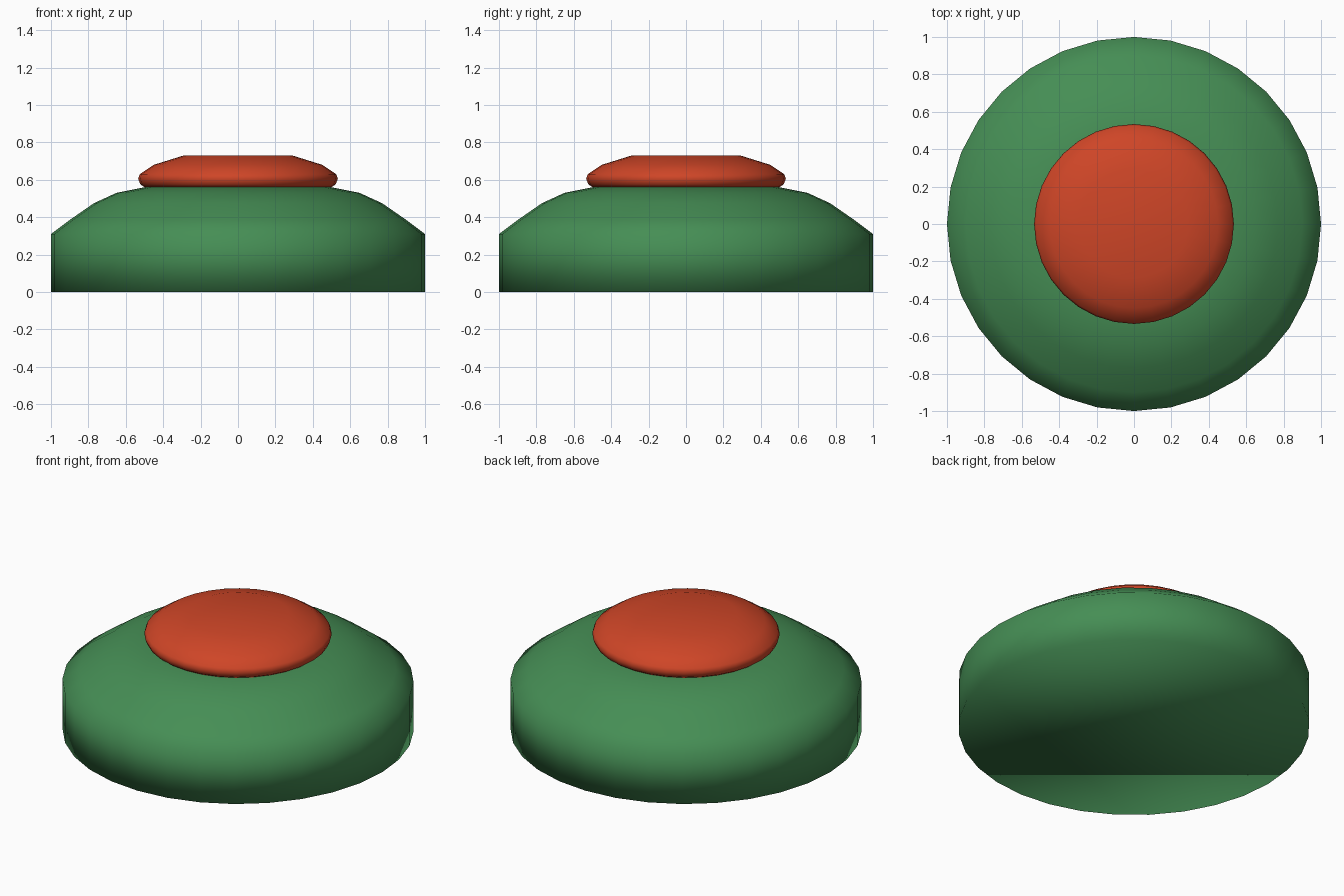
import bpy
import bmesh
from math import cos, sin, tau

if "Cube" in bpy.data.objects:
    bpy.data.objects.remove(bpy.data.objects["Cube"])

SIDES = 32


def material(name, colour):
    mat = bpy.data.materials.new(name)
    mat.diffuse_color = colour
    mat.use_nodes = True
    mat.node_tree.nodes["Principled BSDF"].inputs["Base Color"].default_value = mat.diffuse_color
    return mat


def lathe(name, profile, mat):
    """Closed round solid from (radius, height) points, bottom to top."""
    bm = bmesh.new()
    rings = [[bm.verts.new((r * cos(tau * i / SIDES), r * sin(tau * i / SIDES), z))
              for i in range(SIDES)] for r, z in profile]
    for low, high in zip(rings, rings[1:]):
        for i in range(SIDES):
            j = (i + 1) % SIDES
            bm.faces.new((low[i], low[j], high[j], high[i]))
    bm.faces.new(rings[0][::-1])
    bm.faces.new(rings[-1])
    for face in bm.faces:
        face.smooth = True
    mesh = bpy.data.meshes.new(name)
    bm.to_mesh(mesh)
    bm.free()
    mesh.materials.append(mat)
    obj = bpy.data.objects.new(name, mesh)
    bpy.context.collection.objects.link(obj)
    return obj


green = material("green", (0.06, 0.27, 0.09, 1))
red = material("red", (0.62, 0.06, 0.02, 1))

# Domed base with a straight wall
lathe("base", [(1, 0), (1, 0.31), (0.9, 0.385), (0.77, 0.475), (0.65, 0.53),
               (0.5, 0.56)], green)

# Rounded push button on top
lathe("button", [(0.5, 0.56), (0.522, 0.575), (0.534, 0.605), (0.525, 0.63),
                 (0.45, 0.68), (0.29, 0.73)], red)
